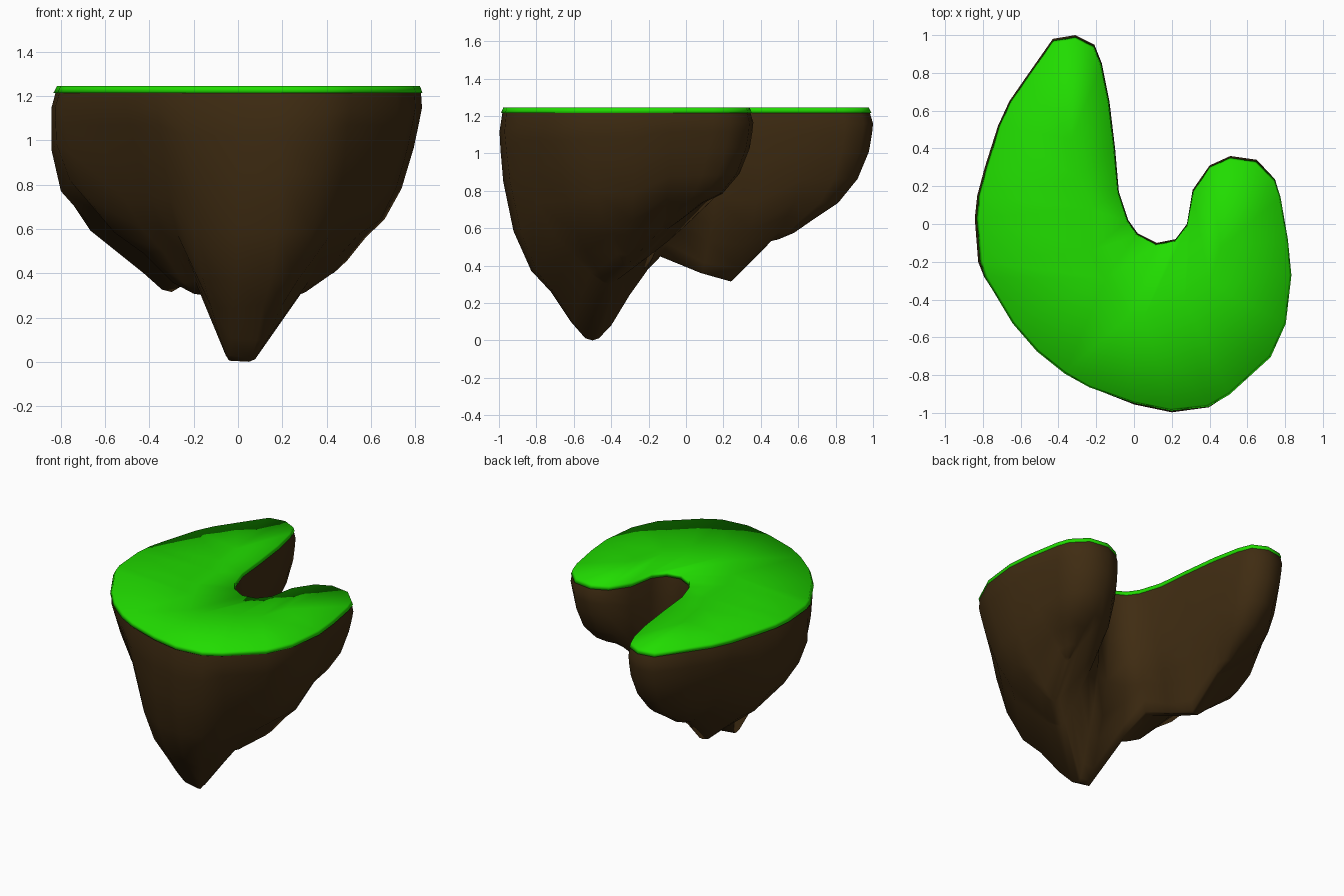
import bpy, bmesh, math
from mathutils import Vector, noise

if "Cube" in bpy.data.objects:
    bpy.data.objects.remove(bpy.data.objects["Cube"])

RIM = 1.215   # height where turf meets rock
TOP = 1.245

# Crescent outline, counter-clockwise from the back tip
OUTLINE = [(-.31, 1), (-.43, .98), (-.57, .78), (-.66, .65), (-.72, .52), (-.79, .30),
           (-.83, .15), (-.843, .03), (-.825, -.20), (-.80, -.28), (-.65, -.53), (-.52, -.68),
           (-.37, -.80), (-.24, -.87), (0, -.955), (.2, -.997), (.40, -.975), (.51, -.91),
           (.73, -.71), (.81, -.53), (.84, -.27), (.82, -.08), (.78, .15), (.75, .24),
           (.65, .34), (.51, .36), (.40, .31), (.31, .18), (.28, 0), (.22, -.08),
           (.12, -.10), (.02, -.05), (-.03, .02), (-.08, .17), (-.10, .40), (-.13, .65),
           (-.17, .85), (-.21, .95)]
# Lowest ridge of the rock, from the back arm through the blunt peak to the right arm
SPINE = [(-.33, .45, .53), (-.30, .24, .315), (-.23, .08, .36), (-.22, -.14, .45),
         (-.15, -.29, .30), (-.04, -.5, .005), (.05, -.5, 0), (.27, -.41, .30),
         (.40, -.32, .39), (.46, -.13, .59)]
# Ridge point that each outline point runs down to, and how far its wall leans in (3 = normal)
TARGET = "00000112344445566778899999987654321000"
LEAN = "33333221246765334555555433222233333333"


def loft(name, levels, height, rough, color):
    """Rings of the outline shrinking to the ridge; a level is (shrink, depth)."""
    bm = bmesh.new()
    rings = []
    for shrink, d in levels:
        ring = []
        for (x, y), t, lean in zip(OUTLINE, TARGET, LEAN):
            sx, sy, sz = SPINE[int(t)]
            s = max(0, shrink + (int(lean) - 3) * .04 * math.sin(math.pi * d))
            p = Vector((x + (sx - x) * s, y + (sy - y) * s, height(d, sz)))
            p.z += rough * 4 * d * s * (1 - s) * noise.noise(p * 4)
            ring.append(bm.verts.new(p))
        rings.append(ring)
    n = len(OUTLINE)
    for a, b in zip(rings, rings[1:]):
        for i in range(n):
            j = (i + 1) % n
            bm.faces.new((a[i], a[j], b[j], b[i]))
    bmesh.ops.remove_doubles(bm, verts=bm.verts, dist=.0005)
    bmesh.ops.recalc_face_normals(bm, faces=bm.faces)
    for f in bm.faces:
        f.smooth = True
    mesh = bpy.data.meshes.new(name)
    bm.to_mesh(mesh)
    bm.free()
    mat = bpy.data.materials.new(name)
    mat.diffuse_color = color
    mat.use_nodes = True
    mat.node_tree.nodes["Principled BSDF"].inputs["Base Color"].default_value = mat.diffuse_color
    mesh.materials.append(mat)
    obj = bpy.data.objects.new(name, mesh)
    bpy.context.collection.objects.link(obj)
    return obj


# Rock body: steep sides tapering to two hanging peaks
loft("rock", [(.03, 0), (0, .08), (.01, .16), (.04, .30), (.15, .52), (.34, .70),
              (.55, .80), (.77, .92), (.92, .985), (1, 1)],
     lambda d, sz: RIM - d * (RIM - sz), .05, (.05, .025, .006, 1))

# Turf slab with a bevelled edge
loft("grass", [(1, 0), (.015, 0), (.04, 1), (1, 1)],
     lambda d, sz: RIM + d * (TOP - RIM), 0, (.015, .72, 0, 1))
